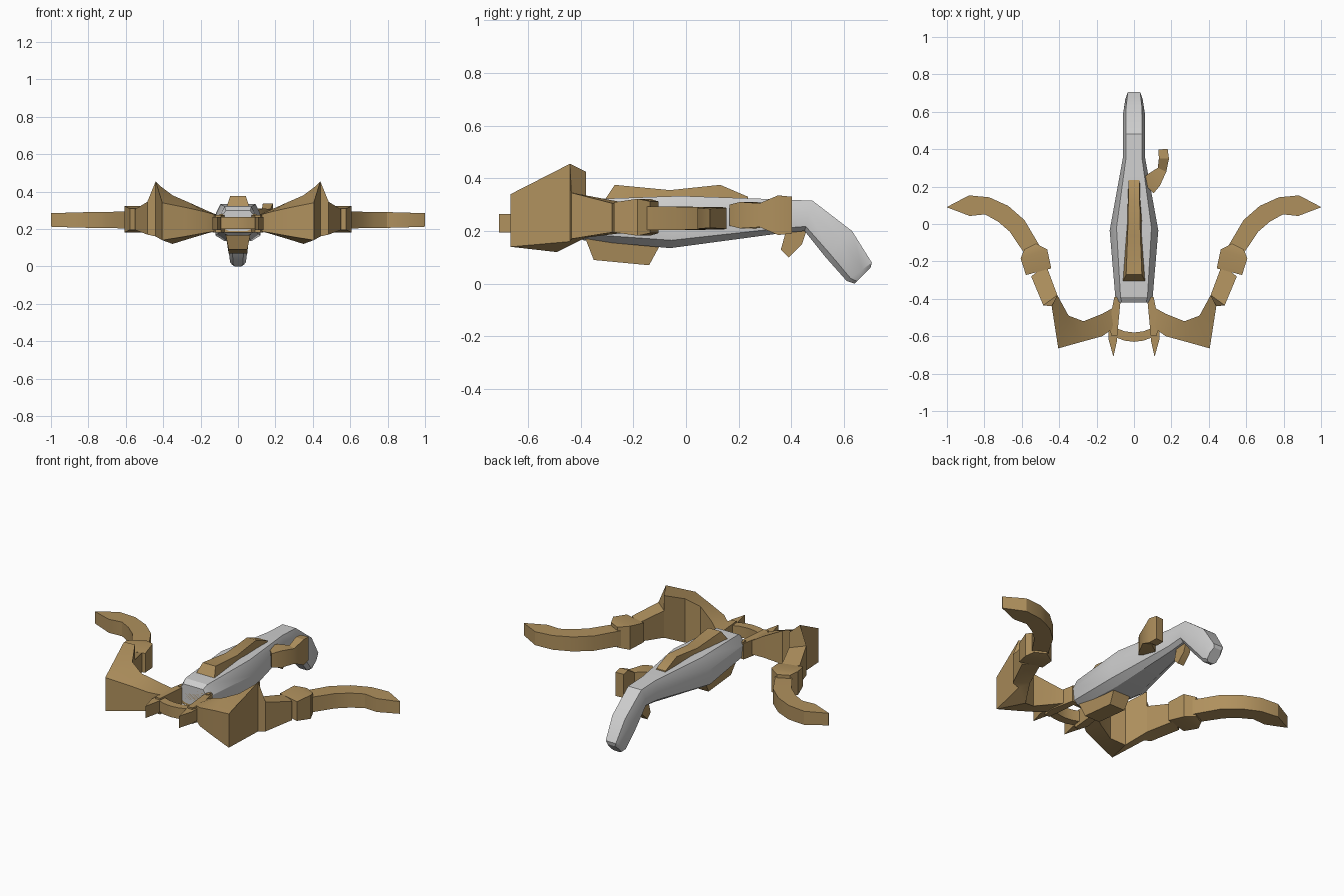
import bpy, bmesh, math
from mathutils import Vector

cube = bpy.data.objects.get("Cube")
if cube:
    bpy.data.objects.remove(cube, do_unlink=True)


def make_material(name, red, green, blue):
    color = (red, green, blue, 1)
    material = bpy.data.materials.new(name)
    material.diffuse_color = color
    material.use_nodes = True
    shader = material.node_tree.nodes["Principled BSDF"]
    shader.inputs["Base Color"].default_value = color
    return material


bronze = make_material("bronze", .43, .28, .11)
pale_grey = make_material("pale grey", .62, .62, .62)


def loft(name, rings, material=bronze, mirrored=False):
    """Skin a capped tube through rings that have equal point counts."""
    bm = bmesh.new()
    loops = [[bm.verts.new(point) for point in ring] for ring in rings]
    for lower, upper in zip(loops, loops[1:]):
        for i in range(len(lower)):
            bm.faces.new((lower[i - 1], lower[i], upper[i], upper[i - 1]))
    bm.faces.new(loops[0])
    bm.faces.new(loops[-1])
    bmesh.ops.remove_doubles(bm, verts=bm.verts, dist=.001)
    bmesh.ops.recalc_face_normals(bm, faces=bm.faces)
    mesh = bpy.data.meshes.new(name)
    bm.to_mesh(mesh)
    bm.free()
    mesh.materials.append(material)
    part = bpy.data.objects.new(name, mesh)
    bpy.context.collection.objects.link(part)
    bpy.ops.object.select_all(action='DESELECT')
    part.select_set(True)
    bpy.context.view_layer.objects.active = part
    bpy.ops.object.shade_smooth_by_angle(angle=math.radians(30))
    if mirrored:
        modifier = part.modifiers.new("Mirror", 'MIRROR')
        modifier.use_mirror_merge = False
    return part


def ridge(name, sections):
    """Centred bar; each section gives low and high y, z and half width."""
    rings = []
    for low_y, low_z, low_w, high_y, high_z, high_w in sections:
        rings.append([(-low_w, low_y, low_z), (low_w, low_y, low_z),
                      (high_w, high_y, high_z), (-high_w, high_y, high_z)])
    loft(name, rings)


def ribbon(name, z, stations, mirrored=False):
    """Sweep a rectangle along x, y stations with half width and half height."""
    points = [Vector((x, y)) for x, y, width, height in stations]
    rings = []
    for i, (x, y, width, height) in enumerate(stations):
        ahead = points[min(i + 1, len(points) - 1)]
        along = (ahead - points[max(i - 1, 0)]).normalized()
        dx, dy = along.y * width, -along.x * width
        rings.append([(x + side * dx, y + side * dy, z + side * end * height)
                      for side, end in ((1, -1), (1, 1), (-1, -1), (-1, 1))])
    loft(name, rings, mirrored=mirrored)


def prism(name, outline, low, high, mirrored=False):
    """Upright block with the given plan outline."""
    loft(name, [[(x, y, z) for x, y in outline] for z in (low, high)], mirrored=mirrored)


# Stock: one eight-sided section carried along the drooping butt
right_half = [(.72, 1), (1, .25), (.92, -.7), (.55, -1)]
section = right_half + [(-across, up) for across, up in reversed(right_half)]
spine = [  # top y and z, bottom y and z, half width
    (-.42, .3, -.42, .19, .09),
    (-.39, .32, -.39, .165, .1),
    (-.02, .333, -.06, .135, .13),
    (.35, .32, .35, .19, .06),
    (.48, .315, .45, .2, .06),
    (.63, .2, .53, .1, .058),
    (.705, .08, .61, .01, .046),
    (.7, .06, .64, 0, .034),
]
rings = []
for top_y, top_z, bottom_y, bottom_z, half_width in spine:
    top = Vector((0, top_y, top_z))
    bottom = Vector((0, bottom_y, bottom_z))
    rings.append([bottom.lerp(top, (up + 1) / 2) + Vector((across * half_width, 0, 0))
                  for across, up in section])
loft("stock", rings, pale_grey)

# Top rail, lower block and trigger
ridge("top_rail", [(-.32, .3, .066, -.27, .375, .042),
                   (-.06, .3, .05, -.06, .355, .034),
                   (.13, .3, .035, .13, .375, .03),
                   (.24, .3, .03, .235, .33, .03)])
ridge("lower_block", [(-.35, .09, .05, -.385, .18, .068),
                      (-.14, .07, .05, -.08, .18, .06)])
ridge("trigger", [(.36, .13, .02, .385, .22, .02),
                  (.39, .1, .02, .42, .22, .02),
                  (.44, .15, .02, .46, .21, .02)])

# Cocking lever on the left side
ribbon("side_lever", .26, [(.07, .2, .05, .04), (.105, .235, .045, .05),
                           (.15, .29, .025, .045), (.16, .35, .027, .075),
                           (.155, .4, .025, .07)])

# Front bracket: rear bar, side arms, bowed front bar and prongs
prism("bracket_rear_bar", [(-.1, -.39), (.1, -.39), (.1, -.42), (-.1, -.42)], .18, .28)
prism("bracket_arm", [(.07, -.39), (.105, -.39), (.135, -.54), (.12, -.6), (.09, -.6)],
      .18, .275, mirrored=True)
bar_rings = []
for step in range(-2, 3):
    y = -.605 + .025 * (step / 2) ** 2
    bar_rings.append([(step / 20, y + dy, z) for dy, z in
                      ((-.025, .2), (-.025, .265), (.025, .265), (.025, .2))])
loft("bracket_front_bar", bar_rings)
prism("bracket_prong", [(.09, -.57), (.135, -.57), (.135, -.62), (.11, -.71), (.09, -.62)],
      .195, .265, mirrored=True)

# Inner limb: flared blade rising to a peak near its outer corner
blade = [  # front x and y, back x and y, low, high, extra height at the back
    (.1, -.55, .115, -.45, .19, .27, 0),
    (.17, -.6, .17, -.48, .18, .29, .01),
    (.28, -.63, .27, -.52, .16, .315, .03),
    (.405, -.665, .35, -.49, .14, .34, .04),
    (.44, -.44, .41, -.38, .16, .455, -.03),
    (.485, -.435, .41, -.38, .17, .345, -.01),
    (.55, -.28, .47, -.22, .195, .305, 0),
]
limb_rings = []
for front_x, front_y, back_x, back_y, low, high, flare in blade:
    limb_rings.append([(front_x, front_y, low), (front_x, front_y, high),
                       (back_x, back_y, high + flare), (back_x, back_y, low - flare / 2)])
loft("inner_limb", limb_rings, mirrored=True)

# Clamp and curved outer limb
ribbon("limb_clamp", .252, [(.51, -.255, .07, .057), (.535, -.16, .075, .07),
                            (.555, -.12, .035, .06)], mirrored=True)
ribbon("outer_limb", .248, [(.54, -.145, .045, .045), (.625, -.01, .05, .044),
                            (.7, .055, .05, .043), (.785, .097, .047, .042),
                            (.88, .098, .055, .04), (1, .09, .001, .036)], mirrored=True)
